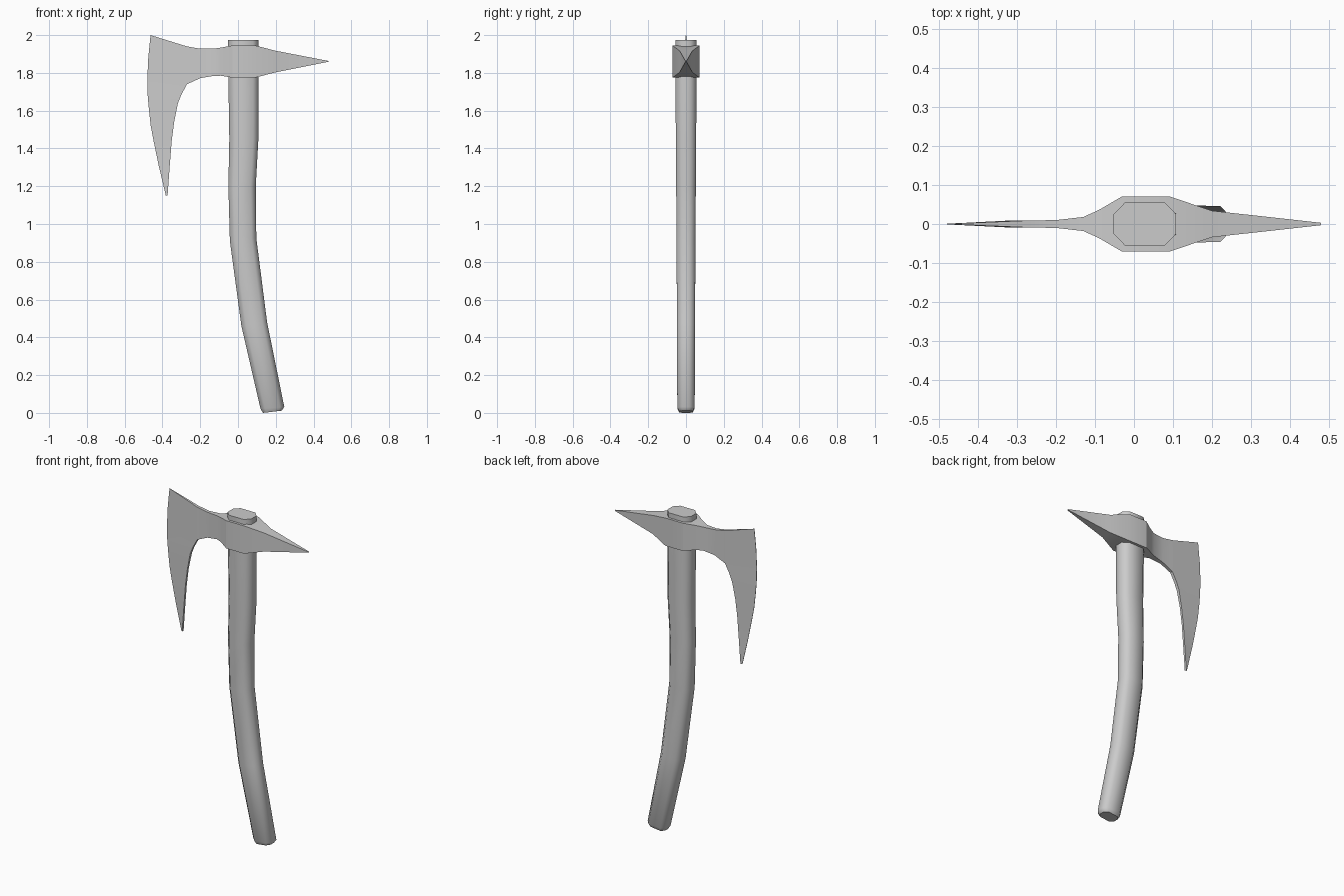
import bpy, bmesh, math

if "Cube" in bpy.data.objects:
    bpy.data.objects.remove(bpy.data.objects["Cube"])


def loft(bm, rings, caps=True, skip=()):
    """Skin a list of closed rings; skip lists (segment, side) faces to omit."""
    rows = [[bm.verts.new(p) for p in ring] for ring in rings]
    n = len(rows[0])
    for s, (a, b) in enumerate(zip(rows, rows[1:])):
        for i in range(n):
            if (s, i) not in skip:
                j = (i + 1) % n
                bm.faces.new((a[i], a[j], b[j], b[i]))
    if caps:
        bm.faces.new(rows[0])
        bm.faces.new(rows[-1])
    return rows


def finish(bm, name, angle):
    bmesh.ops.remove_doubles(bm, verts=bm.verts, dist=0.0001)
    bmesh.ops.recalc_face_normals(bm, faces=bm.faces)
    mesh = bpy.data.meshes.new(name)
    bm.to_mesh(mesh)
    bm.free()
    obj = bpy.data.objects.new(name, mesh)
    bpy.context.collection.objects.link(obj)
    bpy.ops.object.select_all(action='DESELECT')
    obj.select_set(True)
    bpy.context.view_layer.objects.active = obj
    bpy.ops.object.shade_smooth_by_angle(angle=math.radians(angle))
    return obj


# Handle: octagonal rings between a left and a right point (xl, zl, xr, zr, half depth)
path = [
    (0.132, 0.0, 0.232, 0.012, 0.036),
    (0.119, 0.022, 0.245, 0.032, 0.046),
    (0.018, 0.46, 0.154, 0.48, 0.048),
    (-0.043, 0.91, 0.097, 0.925, 0.050),
    (-0.051, 1.20, 0.094, 1.20, 0.052),
    (-0.046, 1.45, 0.108, 1.45, 0.054),
    (-0.051, 1.77, 0.109, 1.77, 0.055),
    (-0.052, 1.975, 0.108, 1.975, 0.056),
]
octagon = [(1, -.45), (1, .45), (.63, 1), (-.63, 1),
           (-1, .45), (-1, -.45), (-.63, -1), (.63, -1)]
rings = []
for xl, zl, xr, zr, hy in path:
    cx, cz, dx, dz = (xl + xr) / 2, (zl + zr) / 2, (xr - xl) / 2, (zr - zl) / 2
    rings.append([(cx + u * dx, v * hy, cz + u * dz) for u, v in octagon])
bm = bmesh.new()
loft(bm, rings)
finish(bm, "handle", 50)

# Head body: rectangular sections from spike tip to blade root (x, half depth, bottom, top)
T = 0.009
body = [
    (0.48, 0.003, 1.859, 1.863),
    (0.20, 0.034, 1.803, 1.917),
    (0.09, 0.071, 1.775, 1.945),
    (-0.03, 0.071, 1.775, 1.945),
    (-0.09, 0.036, 1.785, 1.934),
    (-0.13, 0.018, 1.784, 1.928),
    (-0.20, 0.010, 1.772, 1.928),
    (-0.27, T, 1.740, 1.940),
]
bm = bmesh.new()
rows = loft(bm, [[(x, -y, b), (x, y, b), (x, y, t), (x, -y, t)]
                 for x, y, b, t in body], caps=False)
bm.faces.new(rows[0])

# Blade: wedge sections from inner curve (xi, zi) to cutting edge (xe, ze)
blade = [
    (-0.27, 1.94, -0.463, 2.0),
    (-0.27, 1.74, -0.48, 1.77),
    (-0.30, 1.685, -0.478, 1.68),
    (-0.318, 1.64, -0.472, 1.61),
    (-0.338, 1.54, -0.462, 1.52),
    (-0.351, 1.44, -0.447, 1.44),
    (-0.362, 1.30, -0.420, 1.31),
    (-0.373, 1.15, -0.382, 1.15),
]
# extra edge point that rounds the upper cutting edge
mid = (-0.27, 1.84, -0.475, 1.88)
wedges = []
for i, (xi, zi, xe, ze) in enumerate([blade[0], mid] + blade[1:]):
    t = T if i < 5 else T * 0.75
    wedges.append([(xi, -t, zi), (xi, t, zi), (xe, 0.001, ze), (xe, -0.001, ze)])
loft(bm, wedges, skip={(0, 0), (1, 0)})
finish(bm, "axe_head", 30)
